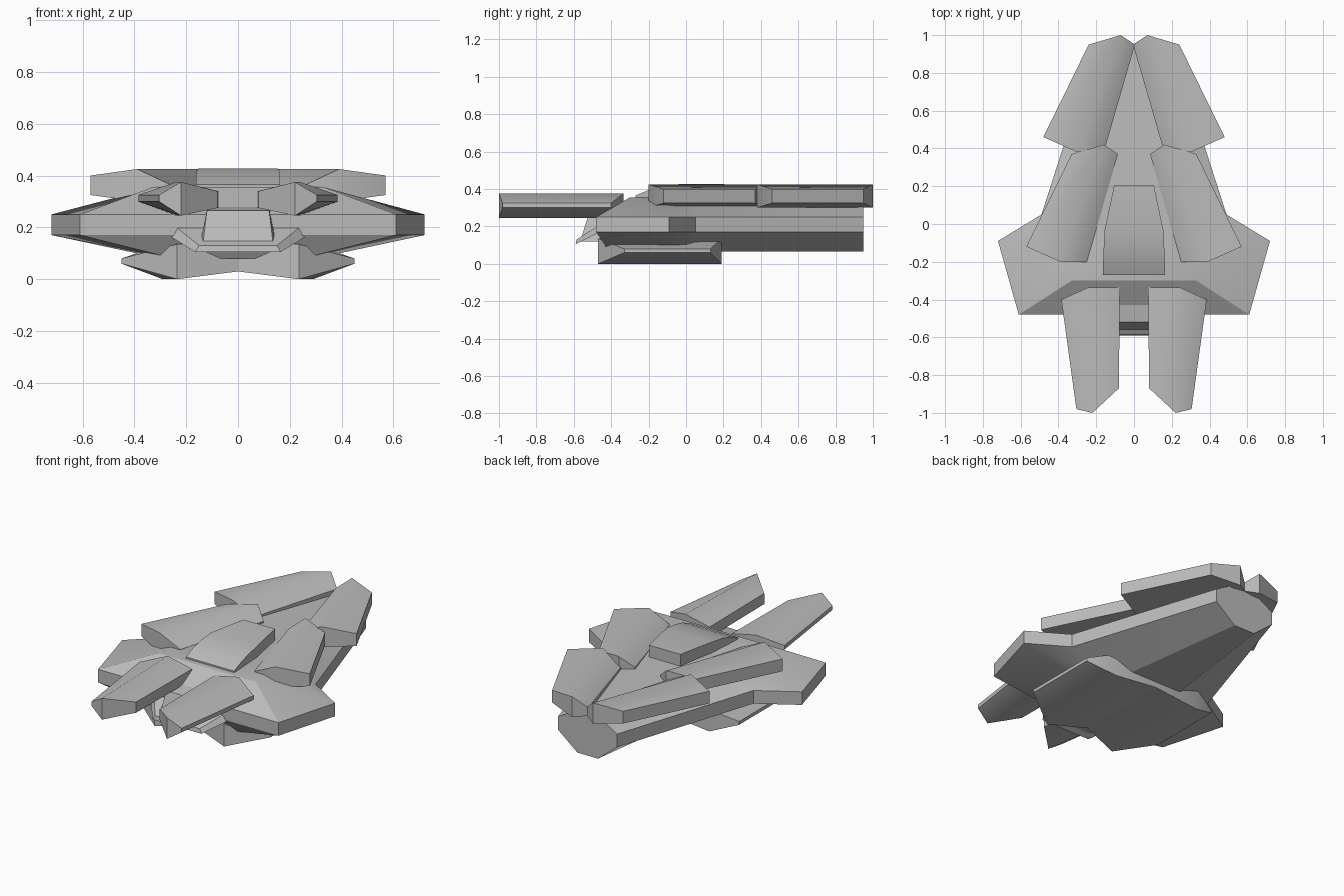
import bpy, bmesh, math

cube = bpy.data.objects.get("Cube")
if cube:
    bpy.data.objects.remove(cube)

grey = bpy.data.materials.new("hull grey")
grey.use_nodes = True
GREY = (0.5, 0.5, 0.5, 1)
grey.diffuse_color = GREY
grey.node_tree.nodes["Principled BSDF"].inputs["Base Color"].default_value = GREY


def loft(name, rings, angle=40):
    """Join equal rings of points into a closed solid."""
    bm = bmesh.new()
    loops = [[bm.verts.new(p) for p in ring] for ring in rings]
    n = len(rings[0])
    for a, b in zip(loops, loops[1:]):
        for i in range(n):
            j = (i + 1) % n
            bm.faces.new((a[i], a[j], b[j], b[i]))
    bm.faces.new(loops[0])
    bm.faces.new(loops[-1])
    bmesh.ops.remove_doubles(bm, verts=bm.verts, dist=0.0005)
    bmesh.ops.recalc_face_normals(bm, faces=bm.faces)
    mesh = bpy.data.meshes.new(name)
    bm.to_mesh(mesh)
    bm.free()
    mesh.materials.append(grey)
    obj = bpy.data.objects.new(name, mesh)
    bpy.context.collection.objects.link(obj)
    bpy.ops.object.select_all(action="DESELECT")
    obj.select_set(True)
    bpy.context.view_layer.objects.active = obj
    bpy.ops.object.shade_smooth_by_angle(angle=math.radians(angle))
    return obj


def plate_pair(name, columns, shift=(0, 0)):
    """Lens-shaped armour plate on both sides; column = back, front, low z, high z."""
    for side, s in (("left", 1), ("right", -1)):
        rings = []
        for back, front, low, high in columns:
            ring = [(back, low), (back, high), (front, high), (front, low)]
            rings.append([(s * (p[0] + shift[0]), p[1] + shift[1], z) for p, z in ring])
        loft(f"{side}_{name}", rings)


def mirrored(half):
    return half + [(-x, y, z) for x, y, z in reversed(half)]


# Main hull: top edge, side band, bottom edge from nose to tail
stations = [
    ((0.28, -0.48, 0.25), (0.28, -0.48), (0.28, -0.48, 0.17)),
    ((0.33, -0.30, 0.355), (0.61, -0.48), (0.25, -0.42, 0.08)),
    ((0.30, -0.12, 0.36), (0.72, -0.09), (0.25, -0.09, 0.07)),
    ((0.22, 0.06, 0.36), (0.49, 0.05), (0.19, 0.05, 0.065)),
    ((0.06, 0.95, 0.33), (0.20, 0.95), (0.07, 0.95, 0.065)),
]
loft("hull", [mirrored([top, (*side, 0.25), (*side, 0.17), low])
              for top, side, low in stations], 20)

# Upper armour: the rear pair repeats the front pair
upper = [
    ((0.085, 0.37), (0.25, -0.20), 0.31, 0.36),
    ((0.16, 0.42), (0.39, -0.20), 0.30, 0.425),
    ((0.33, 0.37), (0.57, -0.12), 0.325, 0.40),
]
plate_pair("front_armour", upper)
plate_pair("rear_armour", upper, (-0.09, 0.58))

# Forward prongs
plate_pair("prong", [
    ((0.075, -0.335), (0.08, -0.87), 0.275, 0.34),
    ((0.24, -0.335), (0.22, -1.0), 0.245, 0.375),
    ((0.385, -0.40), (0.305, -0.98), 0.30, 0.325),
])

# Belly fins
plate_pair("belly_fin", [
    ((0, 0.19), (0, -0.40), 0.03, 0.14),
    ((0.29, 0.19), (0.235, -0.47), 0, 0.135),
    ((0.45, 0.13), (0.45, -0.33), 0.06, 0.08),
])

# Canopy: y, half width, top height
canopy = [(-0.27, 0.163, 0.365), (-0.2, 0.163, 0.395), (-0.12, 0.16, 0.415),
          (-0.03, 0.155, 0.427), (0.205, 0.105, 0.427)]
loft("canopy", [mirrored([(w, y, 0.33), (w, y, z)]) for y, w, z in canopy])

# Nose: sloped block over a wider chin
loft("nose_block", [mirrored([(0.15, -0.58, 0.12), (0.135, -0.56, 0.14)]),
                    mirrored([(0.15, -0.53, 0.12), (0.12, -0.52, 0.265)]),
                    mirrored([(0.15, -0.3, 0.12), (0.12, -0.3, 0.30)])], 20)
loft("nose_chin", [mirrored([(0.165, -0.59, 0.105), (0.15, -0.585, 0.13)]),
                   mirrored([(0.27, -0.46, 0.17), (0.25, -0.46, 0.21)]),
                   mirrored([(0.2, -0.36, 0.075), (0.2, -0.36, 0.21)])], 20)

# Bridge joining the prong roots
loft("prong_bridge", [mirrored([(0.09, -0.41, 0.28), (0.09, -0.41, 0.29)]),
                      mirrored([(0.09, -0.3, 0.28), (0.09, -0.3, 0.35)])], 20)
